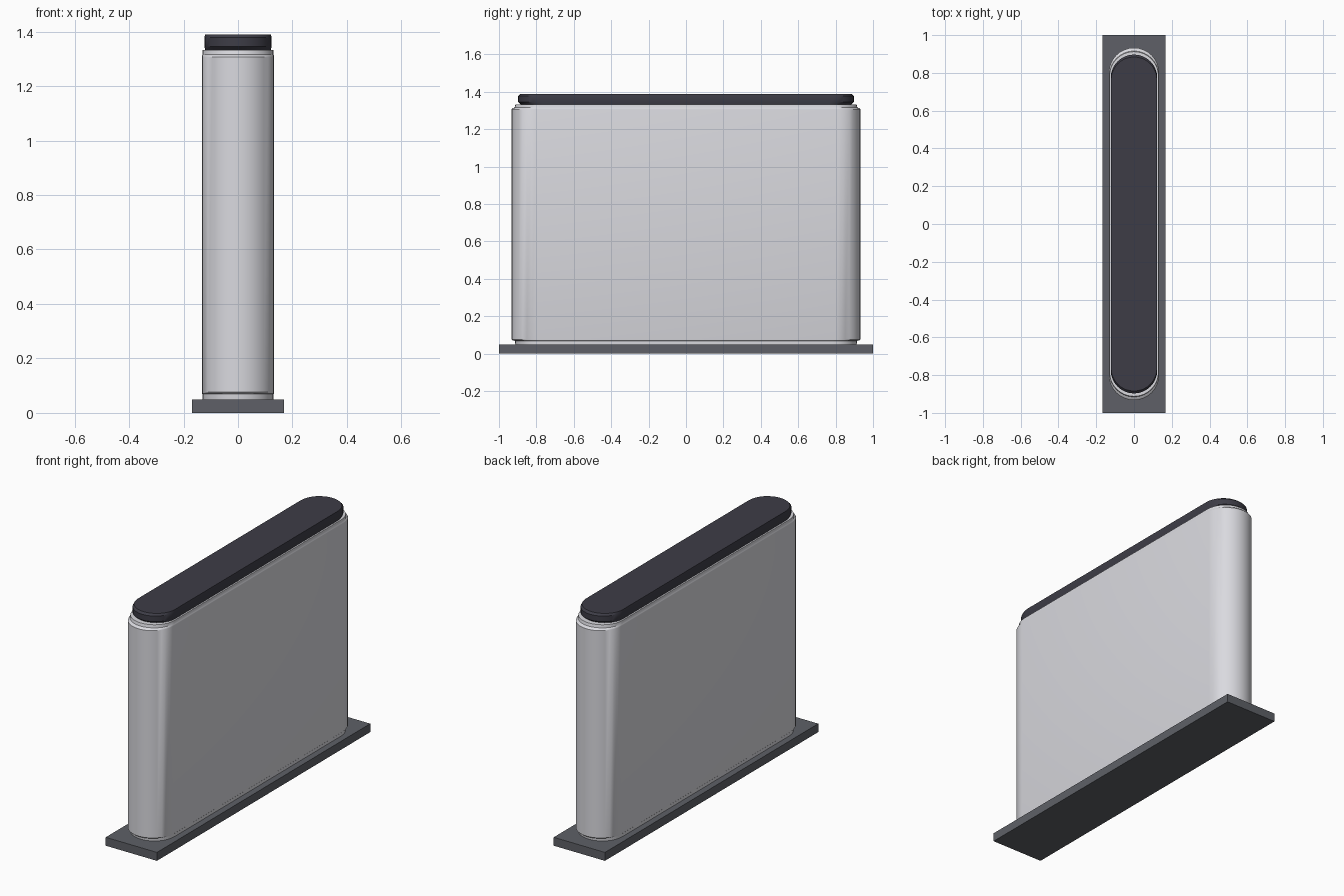
import bpy, bmesh, math

cube = bpy.data.objects.get("Cube")
if cube:
    bpy.data.objects.remove(cube, do_unlink=True)


def material(name, rgb):
    m = bpy.data.materials.new(name)
    m.use_nodes = True
    color = (*rgb, 1)
    m.diffuse_color = color
    bsdf = next(n for n in m.node_tree.nodes if n.type == 'BSDF_PRINCIPLED')
    bsdf.inputs["Base Color"].default_value = color
    return m


def stadium(radius, half_length, steps=16):
    """Outline of a long slot with semicircular ends along y."""
    points = []
    for start, centre in ((0, half_length - radius), (math.pi, radius - half_length)):
        for i in range(steps + 1):
            a = start + math.pi * i / steps
            points.append((radius * math.cos(a), centre + radius * math.sin(a)))
    return points


def loft(name, outline, levels, mat, smooth=True):
    """Stack scaled copies of an outline; levels are (scale, z) pairs."""
    bm = bmesh.new()
    rings = [[bm.verts.new((x * s, y * s, z)) for x, y in outline] for s, z in levels]
    n = len(outline)
    for low, high in zip(rings, rings[1:]):
        for i in range(n):
            j = (i + 1) % n
            bm.faces.new((low[i], low[j], high[j], high[i]))
    bm.faces.new(rings[0][::-1])
    bm.faces.new(rings[-1])
    bmesh.ops.recalc_face_normals(bm, faces=bm.faces)
    mesh = bpy.data.meshes.new(name)
    bm.to_mesh(mesh)
    bm.free()
    mesh.materials.append(mat)
    obj = bpy.data.objects.new(name, mesh)
    bpy.context.collection.objects.link(obj)
    if smooth:
        bpy.ops.object.select_all(action='DESELECT')
        obj.select_set(True)
        bpy.context.view_layer.objects.active = obj
        bpy.ops.object.shade_smooth_by_angle(angle=math.radians(30))
    return obj


light_grey = material("light_grey", (0.70, 0.70, 0.74))
slate_grey = material("slate_grey", (0.112, 0.118, 0.135))
dark_charcoal = material("dark_charcoal", (0.047, 0.046, 0.062))

# Flat rectangular floor plate
loft("base_plate", [(-0.168, -1), (0.168, -1), (0.168, 1), (-0.168, 1)],
     [(1, 0), (1, 0.05)], slate_grey, smooth=False)

# Tall round-ended panel with stepped rims at both ends
loft("panel_body", stadium(0.133, 0.933),
     [(0.978, 0.05), (0.98, 0.069), (0.994, 0.071), (1, 0.076),
      (1, 1.306), (0.994, 1.312), (0.982, 1.316), (0.978, 1.333)], light_grey)

# Thin round-ended top cap with softened edges
loft("top_cap", stadium(0.123, 0.897),
     [(0.984, 1.333), (1, 1.345), (1, 1.378), (0.986, 1.389)], dark_charcoal)
